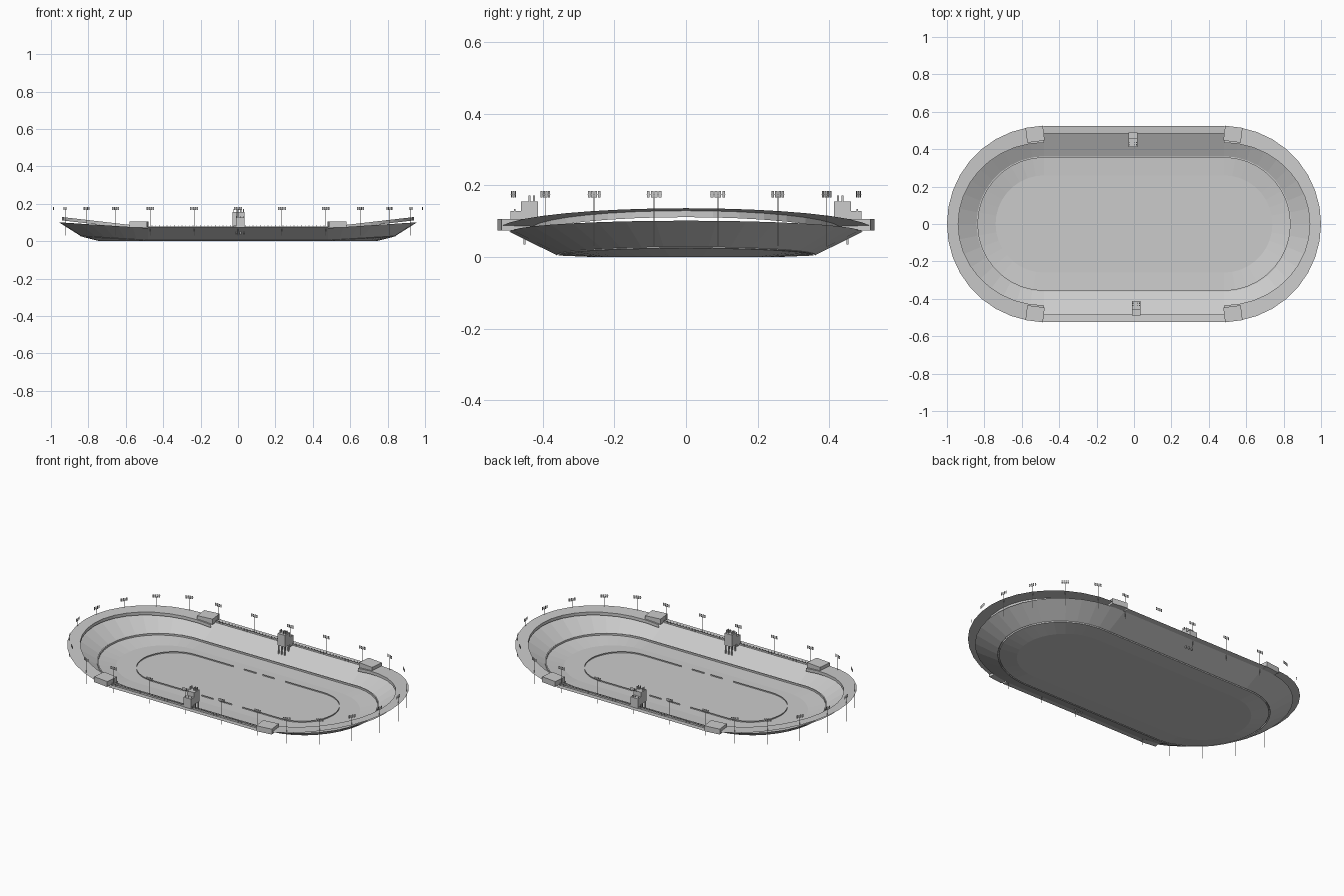
import bpy, math
from mathutils import Matrix, Vector

if "Cube" in bpy.data.objects:
    bpy.data.objects.remove(bpy.data.objects["Cube"])

L = 0.48      # half length of the straights
N = 18        # facets per end curve


def mesh(name, verts, faces):
    me = bpy.data.meshes.new(name)
    me.from_pydata(verts, [], faces)
    me.update()
    ob = bpy.data.objects.new(name, me)
    bpy.context.collection.objects.link(ob)
    return ob


def arc(side, rx, ry, l=L):
    a0 = -90 if side > 0 else 90
    return [(side * l + rx * math.cos(math.radians(a0 + 180 * i / N)),
             ry * math.sin(math.radians(a0 + 180 * i / N))) for i in range(N + 1)]


def oval(rx, ry=None, l=L):
    ry = ry or rx
    return arc(1, rx, ry, l) + arc(-1, rx, ry, l)


def lift(pts, z, rise=0.0):
    # height grows towards the two ends
    return [(x, y, z + rise * max(0, abs(x) - L) / 0.52) for x, y in pts]


def loft(name, rows, closed=True, cap=False):
    n = len(rows[0])
    verts = [p for r in rows for p in r]
    faces = []
    for k in range(len(rows) - 1):
        for i in range(n if closed else n - 1):
            j = (i + 1) % n
            faces.append((k * n + i, k * n + j, (k + 1) * n + j, (k + 1) * n + i))
    if cap:
        faces.append(tuple(range(n)))
    return mesh(name, verts, faces)


def boxes(name, items):
    # each item: x0, x1, y0, y1, z0, z1
    verts, faces = [], []
    for x0, x1, y0, y1, z0, z1 in items:
        b = len(verts)
        verts += [(x, y, z) for z in (z0, z1) for x, y in ((x0, y0), (x1, y0), (x1, y1), (x0, y1))]
        faces += [tuple(b + i for i in f) for f in
                  ((3, 2, 1, 0), (4, 5, 6, 7), (0, 1, 5, 4), (1, 2, 6, 5), (2, 3, 7, 6), (3, 0, 4, 7))]
    return mesh(name, verts, faces)


# Infield and banked track
loft("track_floor", [lift(oval(0.26), 0.0), lift(oval(0.355), 0.004, 0.03)], cap=True)
# Wall around the track and the catch fence behind it
loft("track_wall", [lift(oval(0.355), 0.004, 0.03), lift(oval(0.355), 0.014, 0.03),
                    lift(oval(0.362), 0.014, 0.03), lift(oval(0.362), 0.004, 0.03)])
# Seating bowl
loft("seating_bowl", [lift(oval(0.362), 0.006, 0.032), lift(oval(0.478, 0.492), 0.07, 0.034)])

# Dashed inner wall of the track
dash_v, dash_f = [], []
for s in (1, -1):
    runs = [arc(s, 0.2, 0.2, 0.42)]
    runs += [[(s * 0.42, t * 0.2), (s * 0.17, t * 0.2)] for t in (1, -1)]
    runs += [[(s * 0.1, t * 0.2), (s * 0.02, t * 0.2)] for t in (1, -1)]
    for run in runs:
        for p, q in zip(run, run[1:]):
            b = len(dash_v)
            dash_v += [(*p, 0), (*q, 0), (*q, 0.007), (*p, 0.007)]
            dash_f.append((b, b + 1, b + 2, b + 3))
mesh("inner_wall", dash_v, dash_f)

# Sloping concourse decks over both ends, with an inner fascia
for s, side in ((1, "right"), (-1, "left")):
    inner, outer = arc(s, 0.46, 0.435), arc(s, 0.52, 0.523)
    loft(side + "_end_deck", [lift(inner, 0.058, 0.06), lift(inner, 0.076, 0.06),
                              lift(outer, 0.076, 0.06)], closed=False)

# Straight walkways with railings
for s, side in ((1, "back"), (-1, "front")):
    y0, y1 = s * 0.485, s * 0.523
    mesh(side + "_walkway", [(-L, y0, 0.07), (L, y0, 0.07), (L, y1, 0.074), (-L, y1, 0.074)],
         [(0, 1, 2, 3)])
    rail = [(-L, L, y0 - 0.001, y0 + 0.001, 0.07, 0.079)]
    rail += [(-L + 0.02 * i - 0.002, -L + 0.02 * i + 0.002, y0 - 0.002, y0 + 0.002, 0.07, 0.085)
             for i in range(49)]
    boxes(side + "_railing", rail)

    # Control tower with stepped deck, legs and roof masts
    cx = -0.005 if s > 0 else 0.012
    parts = [(-0.024, 0.024, 0.412, 0.46, 0.085, 0.155),
             (-0.024, 0.024, 0.46, 0.49, 0.07, 0.128)]
    parts += [(x - 0.003, x + 0.003, y - 0.003, y + 0.003, 0.035, 0.09)
              for x in (-0.02, 0, 0.02) for y in (0.416, 0.45)]
    parts += [(x - 0.002, x + 0.002, y - 0.003, y + 0.003, 0.15, 0.172)
              for x in (-0.018, 0.006, 0.018) for y in (0.424, 0.436)]
    parts += [(x - 0.002, x + 0.002, 0.476, 0.48, 0.125, 0.134) for x in (-0.02, 0, 0.02)]
    boxes(side + "_tower", [(cx + a, cx + b, s * c, s * d, e, f) for a, b, c, d, e, f in parts])

# Corner suites where straights meet the ends
for sx in (1, -1):
    for sy in (1, -1):
        o = boxes("corner_suite", [(-0.047, 0.047, -0.04, 0.04, 0.074, 0.106)])
        o.location = (sx * 0.529, sy * 0.48, 0)
        o.rotation_euler.z = -sx * sy * math.radians(7)

# Floodlights: flat pole and two rows of four lamps
spots = [(x, s * 0.488, s * math.pi / 2) for x in (-0.47, -0.235, 0, 0.235, 0.47) for s in (1, -1)]
for deg in (10, 30, 50, 70):
    a = math.radians(deg)
    for sx in (1, -1):
        for sy in (1, -1):
            x, y = sx * (L + 0.512 * math.cos(a)), sy * 0.512 * math.sin(a)
            spots.append((x, y, math.atan2(y, x - sx * L)))
lv, lf = [], []
quads = [(-0.0015, 0.0015, 0.03, 0.17), (-0.022, 0.022, 0.174, 0.1755)]
for i in range(4):
    c = -0.0165 + 0.011 * i
    quads += [(c - 0.004, c + 0.004, z - 0.004, z + 0.004) for z in (0.17, 0.18)]
for x, y, a in spots:
    m = Matrix.Translation((x, y, 0)) @ Matrix.Rotation(a, 4, 'Z')
    for t0, t1, z0, z1 in quads:
        b = len(lv)
        lv += [m @ Vector(p) for p in ((0, t0, z0), (0, t1, z0), (0, t1, z1), (0, t0, z1))]
        lf.append((b, b + 1, b + 2, b + 3))
mesh("floodlights", lv, lf)
